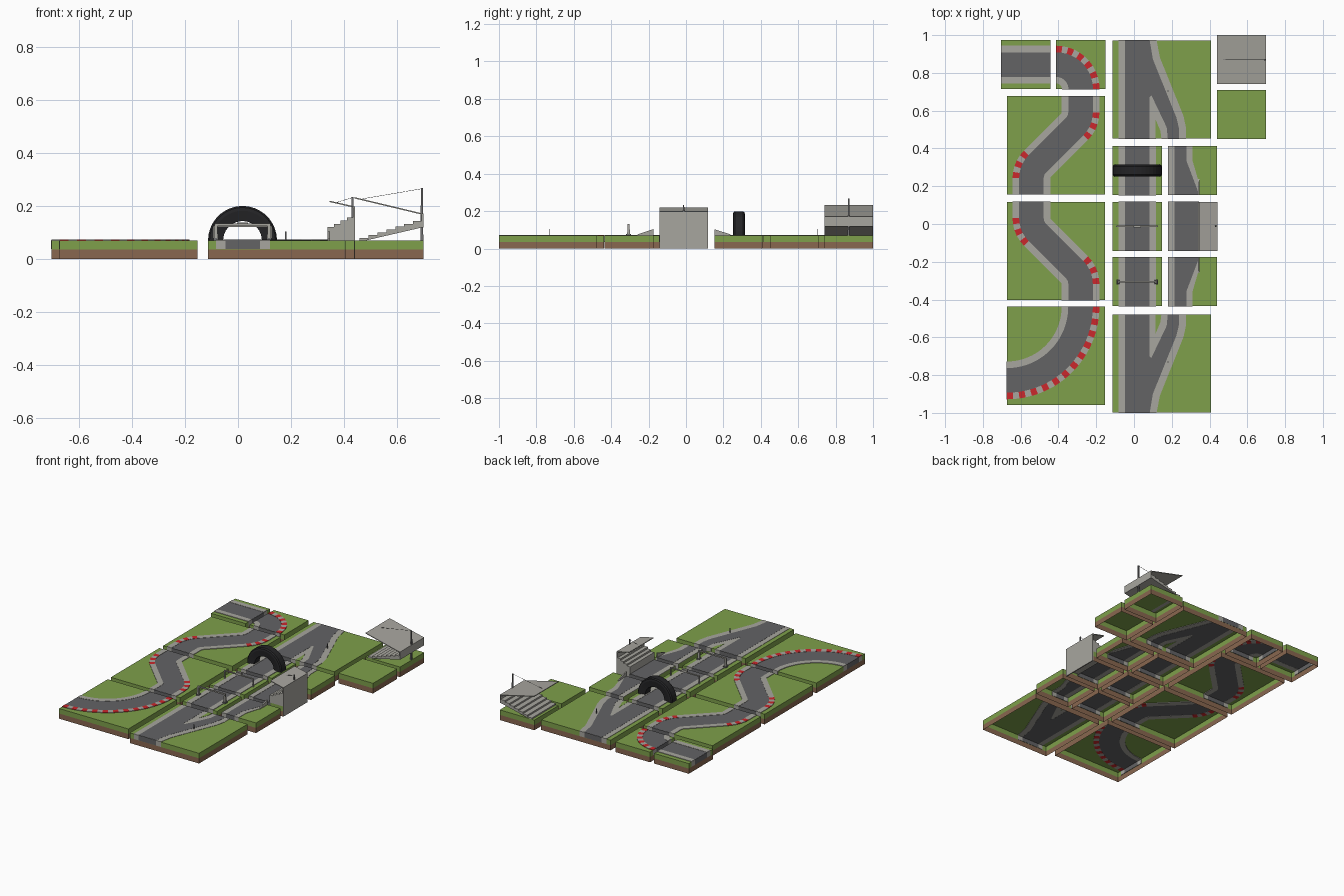
import bpy, bmesh, math
from mathutils import Vector

if "Cube" in bpy.data.objects:
    bpy.data.objects.remove(bpy.data.objects["Cube"])


def mat(name, r, g, b):
    m = bpy.data.materials.new(name)
    m.diffuse_color = (r, g, b, 1)
    m.use_nodes = True
    m.node_tree.nodes["Principled BSDF"].inputs["Base Color"].default_value = m.diffuse_color
    return m


GRASS = mat("grass_green", .21, .35, .07)
DIRT = mat("dirt_brown", .25, .135, .08)
ROAD = mat("asphalt_grey", .125, .125, .13)
KERB = mat("concrete_light", .39, .38, .345)
RED = mat("kerb_red", .6, .02, .025)
TYRE = mat("tyre_black", .018, .018, .02)
STEEL = mat("steel_grey", .16, .16, .165)
U = .26                      # small tile width
TOP = .069                   # grass height
RH, KH = .065, .1            # road and kerb half widths
ZK, ZR, ZE = (.065, .0725), (.0655, .071), (.036, .0705)


def make(name, verts, faces, mats, idx=None):
    me = bpy.data.meshes.new(name)
    me.from_pydata(verts, [], faces)
    for m in mats:
        me.materials.append(m)
    if idx:
        me.polygons.foreach_set("material_index", idx)
    bm = bmesh.new()
    bm.from_mesh(me)
    bmesh.ops.recalc_face_normals(bm, faces=bm.faces)
    bm.to_mesh(me)
    bm.free()
    ob = bpy.data.objects.new(name, me)
    bpy.context.collection.objects.link(ob)
    return ob


def prism(name, pts, a, b, m, axis='z'):
    put = {'z': lambda p, t: (p[0], p[1], t), 'y': lambda p, t: (p[0], t, p[1]),
           'x': lambda p, t: (t, p[0], p[1])}[axis]
    n = len(pts)
    v = [put(p, a) for p in pts] + [put(p, b) for p in pts]
    f = [list(range(n)), list(range(n, 2 * n))]
    f += [(i, (i + 1) % n, (i + 1) % n + n, i + n) for i in range(n)]
    return make(name, v, f, [m])


def box(name, x0, x1, y0, y1, z0, z1, m):
    return prism(name, [(x0, y0), (x1, y0), (x1, y1), (x0, y1)], z0, z1, m)


def rod(name, p, q, w, m, w2=None):
    # square bar between two points, optional taper
    p, q = Vector(p), Vector(q)
    d = (q - p).normalized()
    s = d.cross(Vector((0, 1, 0))).normalized()
    t = d.cross(s)
    v = []
    for c, r in ((p, w / 2), (q, (w2 or w) / 2)):
        v += [c + s * r * i + t * r * j for i, j in ((-1, -1), (1, -1), (1, 1), (-1, 1))]
    f = [(0, 1, 2, 3), (4, 5, 6, 7)] + [(i, (i + 1) % 4, (i + 1) % 4 + 4, i + 4) for i in range(4)]
    return make(name, v, f, [m])


def tile(name, x0, y0, w, h):
    # open-bottomed shell, dirt below and grass above
    c = [(x0, y0), (x0 + w, y0), (x0 + w, y0 + h), (x0, y0 + h)]
    v = [(x, y, z) for z in (0, .035, TOP) for x, y in c]
    f = [(k + i, k + (i + 1) % 4, k + (i + 1) % 4 + 4, k + i + 4) for k in (0, 4) for i in range(4)]
    make(name, v, f + [(8, 9, 10, 11)], [DIRT, GRASS], [0] * 4 + [1] * 5)


def walk(x, y, deg, cmds):
    # turtle path: (length,) is straight, (radius, degrees, steps) is an arc
    h = math.radians(deg)
    pts, turns = [(x, y, h)], []
    for c in cmds:
        if len(c) == 1:
            x += math.cos(h) * c[0]
            y += math.sin(h) * c[0]
            pts.append((x, y, h))
            turns.append((0, 0))
            continue
        r, ang, n = c
        s = 1 if ang > 0 else -1
        for i in range(n):
            h2 = h + math.radians(ang) / n
            x += s * r * (math.sin(h2) - math.sin(h))
            y -= s * r * (math.cos(h2) - math.cos(h))
            h = h2
            pts.append((x, y, h))
            turns.append((s, i))
    return pts, turns


def band(name, pts, o0, o1, z, mats, idx=None):
    v, f, k = [], [], []
    for x, y, h in pts:
        for o, zz in ((o0, z[0]), (o1, z[0]), (o1, z[1]), (o0, z[1])):
            v.append((x - math.sin(h) * o, y + math.cos(h) * o, zz))
    for s in range(len(pts) - 1):
        b = 4 * s
        f += [(b + i, b + (i + 1) % 4, b + (i + 1) % 4 + 4, b + i + 4) for i in range(4)]
        k += [idx[s] if idx else 0] * 4
    e = len(v) - 4
    f += [(0, 1, 2, 3), (e, e + 1, e + 2, e + 3)]
    make(name, v, f, mats, k + [k[0], k[-1]])


def road(name, x, y, deg, cmds):
    pts, turns = walk(x, y, deg, cmds)
    band(name + "_road", pts, -RH, RH, ZR, [ROAD])
    for side in (-1, 1):
        idx = [1 if t == -side and i % 2 == 0 else 0 for t, i in turns]
        band(name + "_kerb", pts, side * RH, side * KH, ZK, [KERB, RED], idx)
    # road section showing on the tile walls
    for (px, py, h), s in ((pts[0], 1), (pts[-1], -1)):
        c, n = math.cos(h) * s, math.sin(h) * s
        e = [(px - c * .001, py - n * .001, h), (px + c * .003, py + n * .003, h)]
        band(name + "_end_road", e, -RH, RH, ZE, [ROAD])
        for side in (-1, 1):
            band(name + "_end_kerb", e, side * RH, side * KH, ZE, [KERB])


# left column: straight, corner, two chicanes, wide corner
XL, XR = -.543, -.283
tile("straight_tile", -.703, .714, U, U)
road("straight", -.703, .844, 0, [(U,)])
tile("corner_tile", -.412, .714, U, U)
road("corner", -.412, .844, 0, [(.13, -90, 11)])
for nm, x, y, s in (("upper_chicane", XR, .677, -1), ("lower_chicane", XL, .117, 1)):
    tile(nm + "_tile", -.673, y - .52, .52, .52)
    road(nm, x, y, -90, [(.0865,), (.105, 45 * s, 5), (.2807,), (.105, -45 * s, 5), (.0865,)])
tile("wide_corner_tile", -.673, -.958, .52, .52)
road("wide_corner", XR, -.438, -90, [(.39, -90, 23)])

# middle straights
X0 = -.113
XM = X0 + .13
for nm, y in (("tyre_straight", .413), ("middle_straight", .117), ("gantry_straight", -.175)):
    tile(nm + "_tile", X0, y - U, U, U)
    road(nm, XM, y, -90, [(U,)])

# fork tiles at both ends, mirrored
for nm, y0, s in (("rear_fork", .972, 1), ("front_fork", -.999, -1)):
    P = lambda pts: [(X0 + u, y0 - s * v) for u, v in pts]
    tile(nm + "_tile", X0, min(y0, y0 - s * .52), .52, .52)
    prism(nm + "_kerb", P([(.03, 0), (.233, 0), (.25, .09), (.375, .4), (.388, .46), (.388, .52),
                           (.03, .52)]), .066, .071, KERB)
    prism(nm + "_road", P([(.065, 0), (.196, 0), (.213, .1), (.338, .41), (.352, .47), (.352, .52),
                           (.292, .52), (.286, .46), (.205, .29), (.195, .3), (.195, .52),
                           (.065, .52)]), .0652, .0718, ROAD)
    prism(nm + "_grass_island", P([(.228, .52), (.258, .52), (.253, .48), (.228, .42)]),
          .0645, .0722, GRASS)
    for v, d, strips in ((-.001, .003, [(.03, .065, KERB), (.065, .196, ROAD), (.196, .233, KERB)]),
                         (.518, .003, [(.03, .065, KERB), (.065, .195, ROAD), (.195, .23, KERB),
                                       (.258, .292, KERB), (.292, .352, ROAD), (.352, .388, KERB)])):
        for a, b, m in strips:
            prism(nm + "_end", P([(a, v), (b, v), (b, v + d), (a, v + d)]), *ZE, m)
    rod(nm + "_marker_post", (.18, y0 - s * .268, .07), (.18, y0 - s * .268, .103), .004, STEEL)

# pit lane tiles: entry and exit mirrored about the stand
PX = .18
for nm, y0, s in (("pit_entry", .413, 1), ("pit_exit", -.435, -1)):
    P = lambda pts: [(PX + u * U, y0 - s * v * U) for u, v in pts]
    tile(nm + "_tile", PX, min(y0, y0 - s * U), U, U)
    prism(nm + "_kerb", P([(0, 0), (.5, 0), (.5, .3), (.64, .78), (.64, 1), (0, 1)]), .066, .071, KERB)
    prism(nm + "_road", P([(.135, 0), (.375, 0), (.375, .3), (.62, .95), (.62, 1), (.135, 1)]),
          .0652, .0718, ROAD)
    for v, strips in ((-.003, [(0, .135, KERB), (.135, .375, ROAD), (.375, .5, KERB)]),
                      (.99, [(0, .135, KERB), (.135, .62, ROAD), (.62, .64, KERB)])):
        for a, b, m in strips:
            prism(nm + "_end", P([(a, v), (b, v), (b, v + .013), (a, v + .013)]), *ZE, m)
    ye = y0 - s * U
    prism(nm + "_wedge_wall", [(ye, .069), (ye + s * .085, .069), (ye + s * .085, .075), (ye, .103)],
          .338, .346, KERB, 'x')
tile("pit_stand_tile", PX, -.143, U, U)
box("pit_kerb", PX, PX + .035, -.143, .117, *ZK, KERB)
box("pit_road", PX + .035, .345, -.143, .117, *ZR, ROAD)
for y in (-.144, .115):
    box("pit_end_kerb", PX, PX + .035, y, y + .003, *ZE, KERB)
    box("pit_end_road", PX + .035, .345, y, y + .003, *ZE, ROAD)


def stand(name, x0, x1, z0, z1, n, under, y0, y1):
    # stepped seating slab
    pts = []
    for i in range(n):
        z = z0 + (z1 - z0) * i / (n - 1)
        pts += [(x0 + (x1 - x0) * i / n, z), (x0 + (x1 - x0) * (i + 1) / n, z)]
    prism(name + "_steps", pts + under, y0, y1, KERB, 'y')


def roof(name, x0, x1, z0, z1, y0, y1, px, pz):
    prism(name + "_roof", [(x0, z0), (x1, z1), (x1, z1 - .005), (x0, z0 - .005)], y0, y1, KERB, 'y')
    yc = (y0 + y1) / 2
    rod(name + "_mast", (px, yc, .069), (px, yc, pz), .011, STEEL, .007)
    rod(name + "_cable", (px, yc, pz - .002), (x0 + .03, yc, z0 - .006), .0015, STEEL)


# pit stand, with a full-height back wall
stand("pit_stand", .338, .436, .12, .155, 4, [(.436, .05), (.338, .05)], -.143, .117)
box("pit_stand_back_wall", .434, .441, -.143, .117, 0, .197, KERB)
roof("pit_stand", .344, .441, .219, .197, -.143, .117, .432, .233)

# grandstand, open underneath
tile("grandstand_tile", .439, .74, U, U)
stand("grandstand", .458, .694, .078, .142, 7, [(.694, .118), (.48, .0685), (.458, .0685)], .74, 1.0)
box("grandstand_back_wall", .692, .699, .74, 1.0, .118, .171, KERB)
roof("grandstand", .44, .699, .232, .17, .74, 1.0, .693, .266)
tile("grass_tile", .439, .45, U, U)

# half tyre arch over the straight
prof = [(.073, -.027), (.112, -.032), (.124, -.03), (.13, -.022), (.13, .022), (.124, .03),
        (.112, .032), (.073, .027)]
N, K = 18, len(prof)
v = [(XM + r * math.cos(math.pi * i / N), .283 + y, .069 + r * math.sin(math.pi * i / N))
     for i in range(N + 1) for r, y in prof]
f = [(i * K + j, i * K + (j + 1) % K, (i + 1) * K + (j + 1) % K, (i + 1) * K + j)
     for i in range(N) for j in range(K)]
make("tyre_arch", v, f + [list(range(K)), list(range(N * K, N * K + K))], [TYRE])

# overhead gantry with tapered legs
for s in (-1, 1):
    x = XM + s * .1
    rod("gantry_leg", (x, -.307, .069), (x, -.307, .132), .016, KERB, .009)
    box("gantry_foot", x - .01, x + .01, -.32, -.294, .069, .078, STEEL)
    rod("light_post", (XM + s * .108, -.013, .069), (XM + s * .108, -.013, .122), .006, KERB)
box("gantry_beam", XM - .103, XM + .103, -.311, -.303, .124, .132, KERB)
box("light_beam", XM - .11, XM + .11, -.017, -.009, .119, .125, KERB)
box("light_panel", XM - .02, XM + .02, -.019, -.007, .122, .136, KERB)
